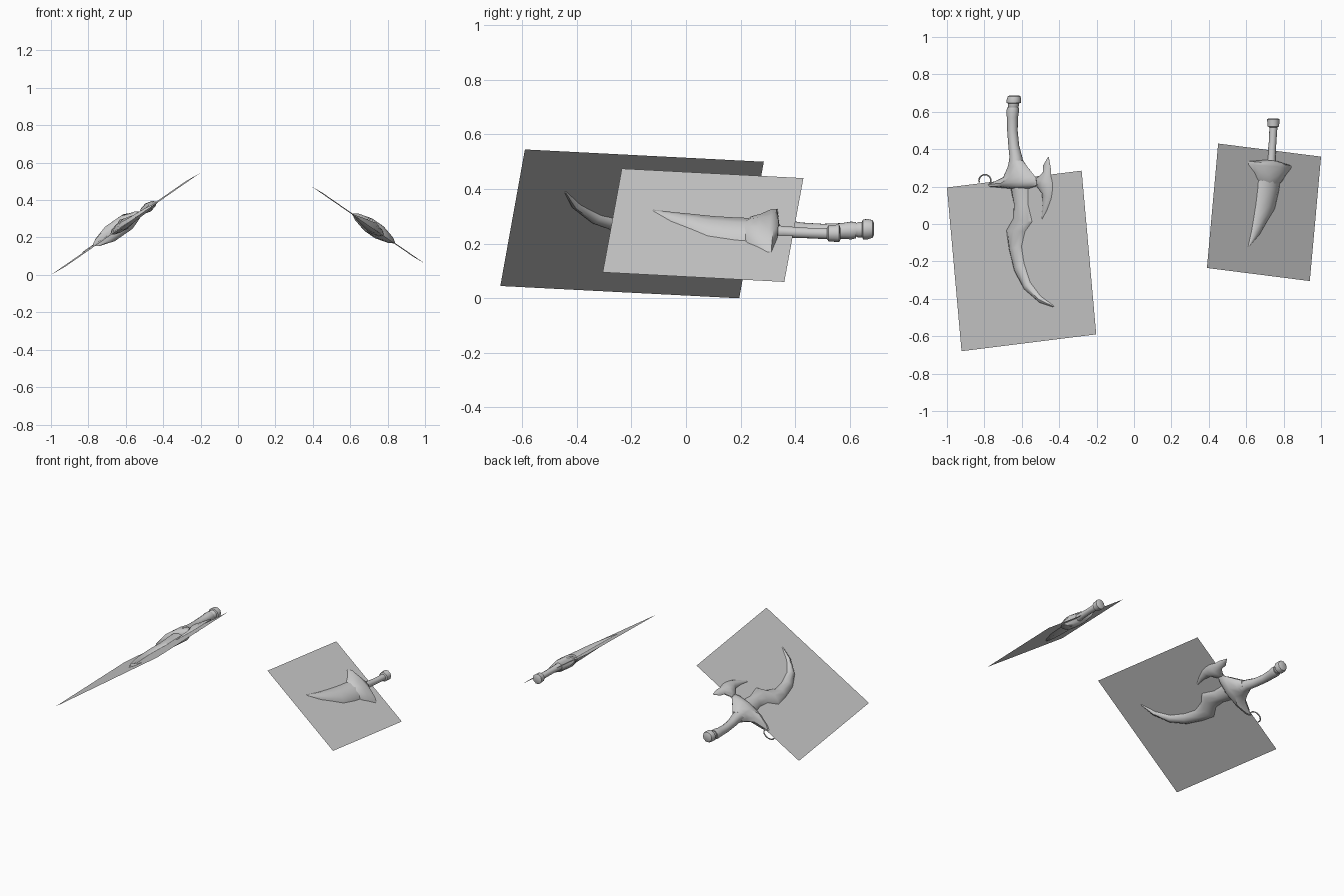
import bpy, math
from mathutils import Vector

if "Cube" in bpy.data.objects:
    bpy.data.objects.remove(bpy.data.objects["Cube"])


def make(name, verts, faces, smooth=True):
    me = bpy.data.meshes.new(name)
    me.from_pydata([tuple(v) for v in verts], [], faces)
    ob = bpy.data.objects.new(name, me)
    bpy.context.collection.objects.link(ob)
    if smooth:
        bpy.ops.object.select_all(action='DESELECT')
        ob.select_set(True)
        bpy.context.view_layer.objects.active = ob
        bpy.ops.object.mode_set(mode='EDIT')
        bpy.ops.mesh.select_all(action='SELECT')
        bpy.ops.mesh.normals_make_consistent(inside=False)
        bpy.ops.object.mode_set(mode='OBJECT')
        bpy.ops.object.shade_smooth_by_angle(angle=math.radians(40))
    return ob


class Board:
    """Tilted flat card; parts are drawn on it by their plan (x, y) and a normal offset."""

    def __init__(self, name, a, u, v):
        self.a, u, v = Vector(a), Vector(u), Vector(v)
        self.n = u.cross(v).normalized()
        if self.n.z < 0:
            self.n = -self.n
        pts = [self.a, self.a + u, self.a + u + v, self.a + v]
        make(name, pts, [(3, 2, 1, 0)], False)

    def at(self, x, y, w=0):
        n, a = self.n, self.a
        z = a.z - (n.x * (x - a.x) + n.y * (y - a.y)) / n.z
        return Vector((x, y, z)) + n * w

    def loft(self, name, stations, n=10, power=1.0):
        # each station: left x, y, right x, y, half thickness
        verts, faces = [], []
        for xl, yl, xr, yr, th in stations:
            for k in range(n):
                t = 2 * math.pi * k / n
                c, s = math.cos(t), math.sin(t)
                f = (c + 1) / 2
                w = th * math.copysign(abs(s) ** power, s)
                verts.append(self.at(xl + (xr - xl) * f, yl + (yr - yl) * f, w))
        for i in range(len(stations) - 1):
            for k in range(n):
                k2 = (k + 1) % n
                faces.append((i * n + k, i * n + k2, (i + 1) * n + k2, (i + 1) * n + k))
        faces.append(tuple(range(n)))
        faces.append(tuple(range(len(verts) - n, len(verts))))
        return make(name, verts, faces)

    def turned(self, name, profile):
        # round section: centre x, y, radius
        c = self.n.z
        return self.loft(name, [(x - r * c, y, x + r * c, y, r) for x, y, r in profile])


# cards
big = Board("large_card", (-1, .195, 0), (.72, .09, .5), (.078, -.875, .045))
small = Board("small_card", (.45, .43, .44), (.55, -.07, -.38), (-.06, -.665, .035))

# large curved dagger
big.loft("curved_blade", [
    (-.665, .22, -.565, .22, .032), (-.642, .107, -.567, .107, .03),
    (-.645, .03, -.545, .012, .027), (-.682, -.035, -.583, -.04, .026),
    (-.668, -.134, -.602, -.12, .024), (-.64, -.25, -.588, -.21, .022),
    (-.588, -.348, -.556, -.31, .018), (-.505, -.42, -.50, -.385, .013),
    (-.43, -.445, -.428, -.438, .002)], 8, 1.5)
big.loft("large_guard", [
    (-.664, .34, -.596, .34, .038), (-.676, .30, -.573, .31, .042),
    (-.70, .25, -.53, .255, .05), (-.775, .212, -.513, .23, .05),
    (-.78, .20, -.515, .205, .042), (-.67, .19, -.56, .19, .025)], 10, 1.5)
big.loft("side_blade", [
    (-.46, .358, -.456, .358, .003), (-.485, .315, -.445, .30, .012),
    (-.488, .275, -.445, .26, .018), (-.525, .24, -.436, .22, .026),
    (-.52, .20, -.436, .18, .024), (-.492, .165, -.443, .135, .016),
    (-.488, .10, -.463, .08, .01), (-.494, .03, -.49, .027, .002)], 8, 1.4)
big.turned("large_grip", [
    (-.63, .32, .04), (-.632, .36, .034), (-.643, .42, .029), (-.65, .50, .028),
    (-.65, .57, .03), (-.648, .605, .034), (-.647, .622, .031)])
big.turned("large_pommel", [
    (-.646, .615, .022), (-.645, .632, .03), (-.644, .645, .03), (-.643, .648, .038),
    (-.642, .665, .039), (-.641, .683, .034), (-.641, .688, .024)])

# small ring beside the large guard
ring = [(-.797 + .032 * math.cos(math.radians(a)), .232 + .032 * math.sin(math.radians(a)))
        for a in range(-50, 216, 19)]
cu = bpy.data.curves.new("guard_ring", 'CURVE')
cu.dimensions = '3D'
cu.bevel_depth = .004
cu.bevel_resolution = 1
sp = cu.splines.new('POLY')
sp.points.add(len(ring) - 1)
for p, (x, y) in zip(sp.points, ring):
    p.co = (*big.at(x, y), 1)
bpy.context.collection.objects.link(bpy.data.objects.new("guard_ring", cu))

# small straight dagger
small.loft("short_blade", [
    (.668, .27, .785, .26, .034), (.662, .19, .775, .18, .032),
    (.652, .107, .752, .08, .027), (.64, .03, .715, .02, .022),
    (.628, -.04, .672, -.055, .014), (.61, -.121, .614, -.123, .002)], 8, 1.5)
small.loft("short_guard", [
    (.70, .342, .765, .335, .03), (.612, .335, .842, .312, .036),
    (.612, .318, .84, .298, .04), (.645, .275, .812, .262, .042),
    (.66, .24, .79, .225, .038), (.69, .21, .755, .205, .025)], 10, 1.4)
small.turned("short_grip", [
    (.732, .32, .026), (.735, .36, .022), (.742, .45, .02), (.746, .53, .022)])
small.turned("short_pommel", [
    (.745, .517, .022), (.745, .522, .031), (.745, .542, .032), (.745, .56, .034), (.745, .565, .025)])
